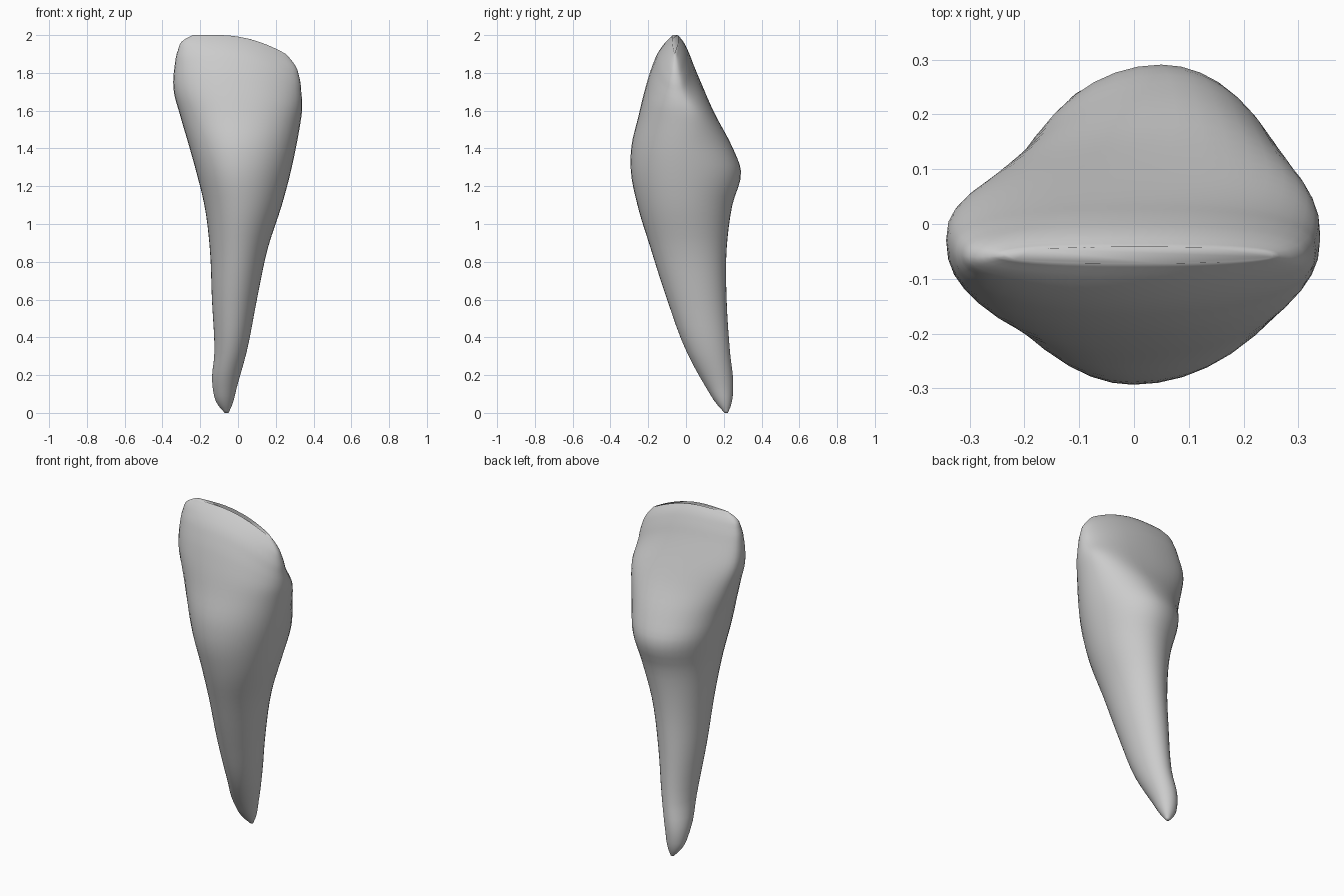
import bpy, bmesh, math

SEG, SUB = 40, 4
# Sections: z, x left, x right, y front, y back, x of front peak, x of back peak, y of side edges
ROWS = [
    (0.00, -0.070, -0.050, 0.205, 0.222, -0.060, -0.060, 0.214),
    (0.04, -0.105, -0.032, 0.168, 0.238, -0.070, -0.065, 0.205),
    (0.14, -0.135, -0.005, 0.103, 0.250, -0.070, -0.070, 0.180),
    (0.32, -0.125, 0.045, 0.005, 0.233, -0.040, -0.040, 0.120),
    (0.60, -0.138, 0.100, -0.100, 0.215, -0.020, -0.020, 0.060),
    (0.88, -0.150, 0.160, -0.190, 0.216, 0.000, 0.010, 0.020),
    (1.10, -0.178, 0.232, -0.257, 0.245, 0.010, 0.040, 0.000),
    (1.28, -0.222, 0.280, -0.292, 0.291, 0.000, 0.050, -0.005),
    (1.41, -0.258, 0.308, -0.289, 0.244, -0.005, 0.070, -0.010),
    (1.57, -0.305, 0.334, -0.252, 0.160, -0.010, 0.070, -0.010),
    (1.72, -0.342, 0.340, -0.216, 0.093, -0.010, 0.040, -0.025),
    (1.84, -0.335, 0.335, -0.179, 0.042, -0.010, 0.000, -0.045),
    (1.92, -0.318, 0.325, -0.142, 0.010, -0.010, 0.000, -0.055),
    (1.975, -0.287, 0.296, -0.098, -0.020, -0.010, 0.000, -0.060),
    (2.00, -0.240, 0.255, -0.072, -0.042, 0.000, 0.000, -0.058),
]


def smooth(a, b, t):
    t = min(1.0, max(0.0, (t - a) / (b - a)))
    return t * t * (3 - 2 * t)


def spline(p, q, r, s, t):
    # Catmull-Rom style blend, with slopes scaled for uneven section heights
    h, h0, h2 = r[0] - q[0], q[0] - p[0], s[0] - r[0]
    out = [q[0] + h * t]
    for i in range(1, 8):
        d = (r[i] - q[i]) / h
        d0 = (q[i] - p[i]) / h0 if h0 else d
        d2 = (s[i] - r[i]) / h2 if h2 else d
        m1 = (d0 * h + d * h0) / (h + h0)
        m2 = (d * h2 + d2 * h) / (h + h2)
        out.append(q[i] * (2*t**3 - 3*t*t + 1) + r[i] * (3*t*t - 2*t**3)
                   + h * (m1 * (t**3 - 2*t*t + t) + m2 * (t**3 - t*t)))
    return out


def section(row):
    z, xl, xr, yf, yb, xf, xb, ye = row
    flat = smooth(1.4, 1.75, z)
    pts = []
    for k in range(SEG):
        a = 2 * math.pi * k / SEG
        c, s = math.cos(a), math.sin(a)
        e = 2 / (2 + flat * (0.7 if s > 0 else 0.25))
        cx = math.copysign(abs(c) ** e, c)
        sy = math.copysign(abs(s) ** e, s)
        xm = xb if s > 0 else xf
        x = xm + cx * ((xr - xm) if c > 0 else (xm - xl))
        y = ye + sy * ((yb - ye) if s > 0 else (ye - yf))
        # biting edge curves down toward the right corner
        drop = 0.8 * max(0.0, x + 0.1) ** 2 * smooth(1.5, 1.9, z)
        pts.append((x, y, z - drop))
    return pts


# Tooth: crown and root lofted as one skin
rows = []
n = len(ROWS)
for i in range(n - 1):
    for j in range(SUB):
        rows.append(spline(ROWS[max(i - 1, 0)], ROWS[i], ROWS[i + 1],
                           ROWS[min(i + 2, n - 1)], j / SUB))
rows.append(ROWS[-1])

bm = bmesh.new()
rings = [[bm.verts.new(p) for p in section(r)] for r in rows]
for lo, hi in zip(rings, rings[1:]):
    for k in range(SEG):
        m = (k + 1) % SEG
        bm.faces.new((lo[k], lo[m], hi[m], hi[k]))
bm.faces.new(rings[0][::-1])
bm.faces.new(rings[-1])
bmesh.ops.recalc_face_normals(bm, faces=bm.faces)
for f in bm.faces:
    f.smooth = True

mesh = bpy.data.meshes.new("incisor_tooth")
bm.to_mesh(mesh)
bm.free()
tooth = bpy.data.objects.new("incisor_tooth", mesh)
bpy.context.collection.objects.link(tooth)
